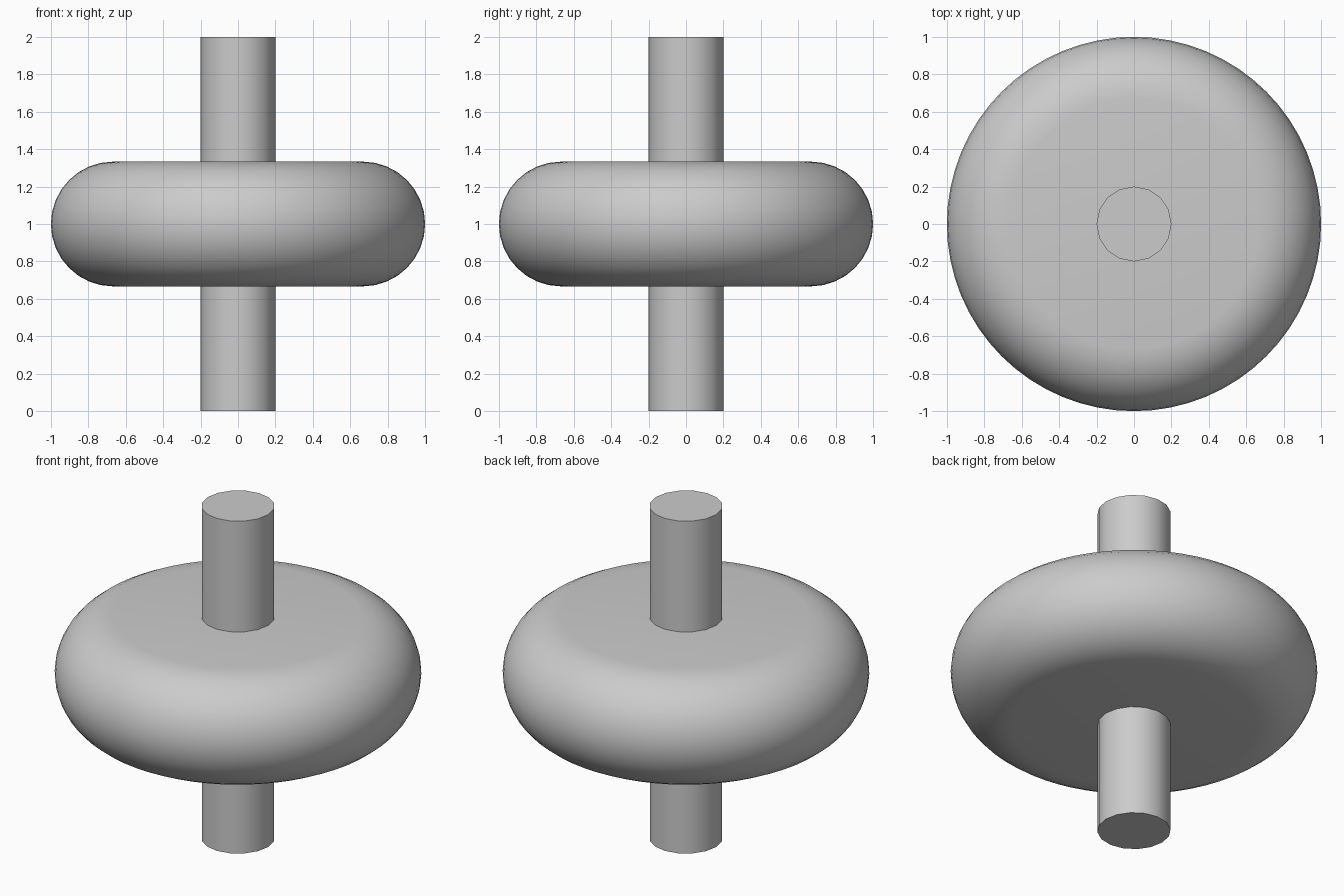
import bpy
import bmesh
import math

cube = bpy.data.objects.get("Cube")
if cube:
    bpy.data.objects.remove(cube, do_unlink=True)

# Single plain grey for the whole model
grey = bpy.data.materials.new("plain_grey")
grey.use_nodes = True
GREY = (0.6, 0.6, 0.6, 1)
grey.diffuse_color = GREY
grey.node_tree.nodes["Principled BSDF"].inputs["Base Color"].default_value = GREY


def finish(obj, name):
    obj.name = name
    obj.data.materials.append(grey)
    bpy.ops.object.select_all(action="DESELECT")
    obj.select_set(True)
    bpy.context.view_layer.objects.active = obj
    bpy.ops.object.shade_smooth_by_angle(angle=math.radians(40))


def lathe(name, profile, sides):
    """Spin a (radius, height) profile around the z axis."""
    bm = bmesh.new()
    verts = [bm.verts.new((r, 0, z)) for r, z in profile]
    edges = [bm.edges.new(pair) for pair in zip(verts, verts[1:])]
    bmesh.ops.spin(bm, geom=verts + edges, cent=(0, 0, 0), axis=(0, 0, 1),
                   angle=math.tau, steps=sides)
    bmesh.ops.remove_doubles(bm, verts=bm.verts[:], dist=0.0001)
    bmesh.ops.recalc_face_normals(bm, faces=bm.faces[:])
    mesh = bpy.data.meshes.new(name)
    bm.to_mesh(mesh)
    bm.free()
    obj = bpy.data.objects.new(name, mesh)
    bpy.context.collection.objects.link(obj)
    finish(obj, name)


# Flat disc with a fully rounded rim
ROUND = 1 / 3
STEPS = 16
rim = []
for i in range(STEPS + 1):
    a = math.pi * (i / STEPS - 0.5)
    rim.append((1 - ROUND + ROUND * math.cos(a), 1 + ROUND * math.sin(a)))
lathe("rounded_disc", [(0, 1 - ROUND)] + rim + [(0, 1 + ROUND)], 64)

# Axle running through the disc
bpy.ops.mesh.primitive_cylinder_add(vertices=16, radius=0.2, depth=2, location=(0, 0, 1))
finish(bpy.context.object, "axle")
